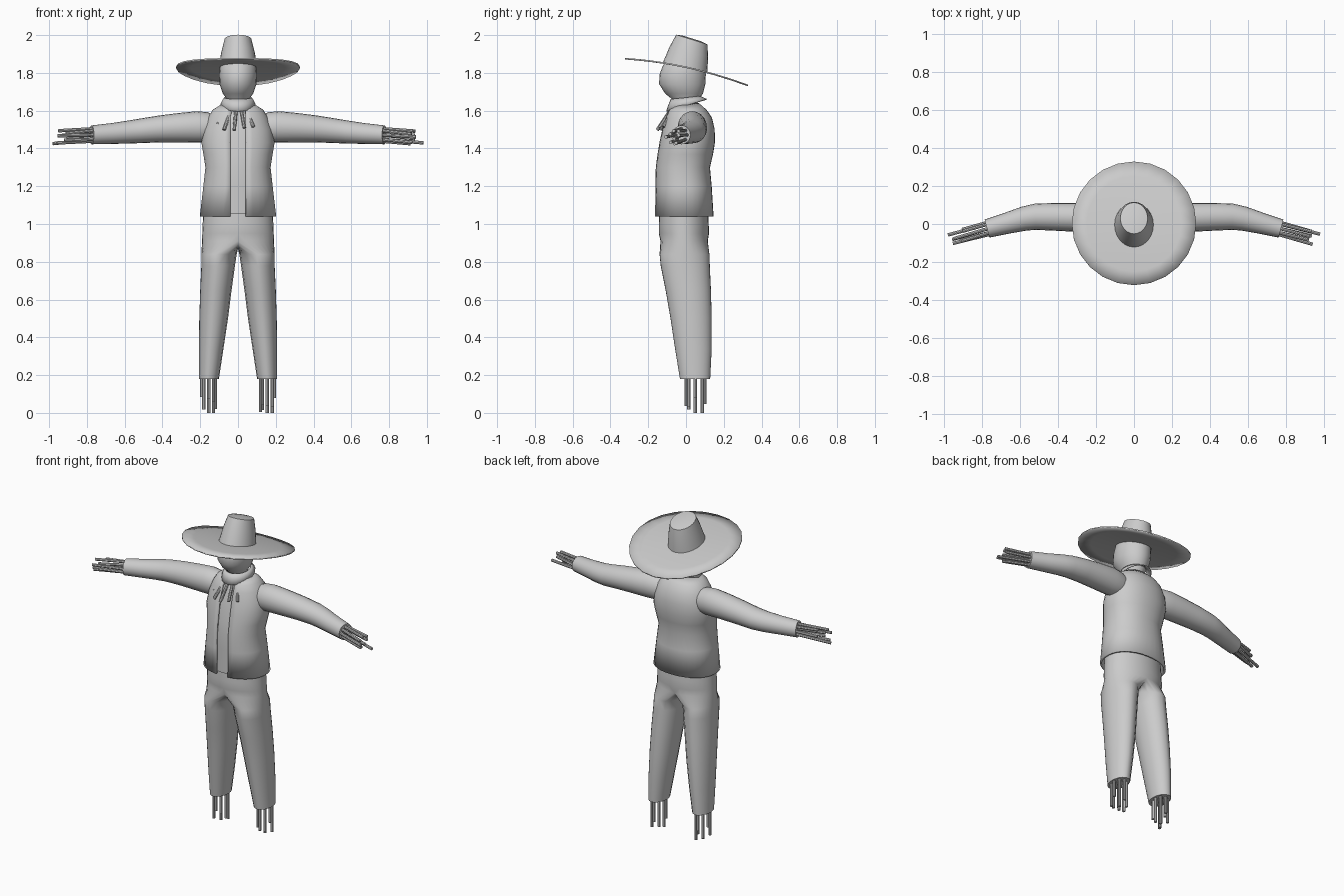
import bpy, bmesh, math, random
from mathutils import Vector, Matrix

if "Cube" in bpy.data.objects:
    bpy.data.objects.remove(bpy.data.objects["Cube"])

random.seed(4)


def finish(name, bm, angle=40):
    bmesh.ops.recalc_face_normals(bm, faces=bm.faces)
    me = bpy.data.meshes.new(name)
    bm.to_mesh(me)
    bm.free()
    ob = bpy.data.objects.new(name, me)
    bpy.context.collection.objects.link(ob)
    bpy.ops.object.select_all(action='DESELECT')
    ob.select_set(True)
    bpy.context.view_layer.objects.active = ob
    bpy.ops.object.shade_smooth_by_angle(angle=math.radians(angle))
    return ob


def loft(name, rings, closed=True, cap_start=False, cap_end=False, angle=40):
    bm = bmesh.new()
    vs = [[bm.verts.new(p) for p in r] for r in rings]
    n = len(vs[0])
    for a, b in zip(vs, vs[1:]):
        for i in range(n if closed else n - 1):
            j = (i + 1) % n
            bm.faces.new((a[i], a[j], b[j], b[i]))
    if cap_start:
        bm.faces.new(vs[0])
    if cap_end:
        bm.faces.new(vs[-1])
    return finish(name, bm, angle)


def ellipse(z, rx, cy, ry, n=24, cx=0, zf=None):
    out = []
    for i in range(n):
        t = math.tau * i / n
        x, y = cx + rx * math.cos(t), cy + ry * math.sin(t)
        out.append((x, y, zf(y) if zf else z))
    return out


def solidify(ob, t, offset=0):
    m = ob.modifiers.new("thickness", 'SOLIDIFY')
    m.thickness, m.offset = t, offset


def mirror(ob):
    m = ob.modifiers.new("mirror", 'MIRROR')
    m.merge_threshold = 0.001


def straws(name, segments, r=0.009):
    bm = bmesh.new()
    for a, b in segments:
        a, b = Vector(a), Vector(b)
        d = b - a
        mat = Matrix.Translation((a + b) / 2) @ d.to_track_quat('Z', 'Y').to_matrix().to_4x4()
        bmesh.ops.create_cone(bm, cap_ends=True, segments=8, radius1=r, radius2=r,
                              depth=d.length, matrix=mat)
    return finish(name, bm)


# Hat: drooping brim, tilted crown
def droop(y):
    return 1.83 - 0.217 * y - 0.24 * y * y


def crown_top(y):
    return 1.985 - 0.31 * y


hat = loft("hat", [
    ellipse(0, .328, .003, .325, zf=droop),
    ellipse(0, .25, 0, .25, zf=droop),
    ellipse(0, .17, 0, .175, zf=droop),
    ellipse(0, .1, -.005, .115, zf=droop),
    ellipse(0, .084, .015, .098, zf=lambda y: 1.915 - .27 * y),
    ellipse(0, .069, .03, .08, zf=lambda y: 1.983 - .31 * y),
    ellipse(0, .04, .03, .045, zf=lambda y: 1.988 - .31 * y)], cap_end=True)
solidify(hat, .008)

# Head and neck
loft("head", [ellipse(*s) for s in [
    (1.60, .05, 0, .05), (1.66, .058, -.003, .07), (1.69, .08, -.01, .1),
    (1.74, .097, -.02, .122), (1.79, .1, -.018, .123),
    (1.84, .095, -.01, .112), (1.88, .07, 0, .08)]], cap_start=True, cap_end=True)

# Neck scarf, low at the front
scarf = loft("scarf", [
    ellipse(0, .072, -.002, .076, zf=lambda y: 1.668 + .1 * y),
    ellipse(0, .082, 0, .09, zf=lambda y: 1.65 + .2 * y),
    ellipse(0, .092, .003, .105, zf=lambda y: 1.627 + .3 * y)])
solidify(scarf, .006)

# Jacket with open front, and shirt strip behind the opening
BODY = [(1.04, .197, -.01, .15), (1.2, .178, -.014, .144), (1.3, .167, -.018, .139),
        (1.37, .178, -.005, .142), (1.43, .188, .005, .142), (1.5, .178, .012, .134),
        (1.56, .155, .014, .118), (1.6, .13, .008, .097), (1.635, .075, .005, .06)]


def body_arc(z, rx, cy, ry, x0, x1, back, n):
    # arc across the front (x0..x1) or all the way round the back
    a = math.asin(min(x1 / rx, .9))
    t0, t1 = (a, math.tau - a) if back else (-a, a)
    pts = []
    for i in range(n):
        t = t0 + (t1 - t0) * i / (n - 1)
        s, c = math.sin(t), math.cos(t)
        k = 2 / 2.2
        pts.append((rx * math.copysign(abs(s) ** k, s),
                    cy - ry * math.copysign(abs(c) ** k, c), z))
    return pts


jacket = loft("jacket", [body_arc(*s, -.035, .035, True, 33) for s in BODY], closed=False)
solidify(jacket, .012)
loft("shirt_front", [body_arc(max(z, 1.052), rx - .01, cy, ry - .01, -.05, .05, False, 7)
                     for z, rx, cy, ry in BODY], closed=False)

# Sleeves
ARM = [(.11, .03, 1.505, .06, .065), (.16, .031, 1.512, .072, .08), (.22, .033, 1.514, .077, .083),
       (.31, .035, 1.51, .076, .078), (.42, .038, 1.503, .073, .071), (.52, .038, 1.493, .069, .065),
       (.58, .028, 1.487, .064, .061), (.67, .004, 1.479, .056, .055), (.775, -.024, 1.472, .049, .05)]
rings = []
for i, (x, y, z, rw, rh) in enumerate(ARM):
    a, b = ARM[max(i - 1, 0)], ARM[min(i + 1, len(ARM) - 1)]
    d = Vector((b[0] - a[0], b[1] - a[1], 0)).normalized()
    side = Vector((-d.y, d.x, 0))
    rings.append([Vector((x, y, z)) + side * rw * math.cos(math.tau * k / 20)
                  + Vector((0, 0, rh * math.sin(math.tau * k / 20))) for k in range(20)])
mirror(loft("sleeves", rings, cap_start=True, cap_end=True))

# Trousers: half hip arcs splitting into a leg, mirrored
H, K = 17, 7


def outer(z, cx, rx, cy, ry):
    return [(cx + rx * max(math.cos(t), 0), cy + ry * math.sin(t), z)
            for t in (math.pi * (i / (H - 1) - .5) for i in range(H))]


def inner(z, cx, rx, cy, ry):
    return [(cx + rx * math.cos(t), cy + ry * math.sin(t), z)
            for t in (math.pi * (.5 + (i + 1) / (K + 1)) for i in range(K))]


bm = bmesh.new()
hips = [outer(*s) for s in [(1.07, 0, .183, -.012, .128), (1.0, 0, .187, -.012, .132),
                            (.95, 0, .189, -.011, .133), (.91, 0, .191, -.01, .125)]]
prev = None
for r in hips:
    row = [bm.verts.new(p) for p in r]
    if prev:
        for i in range(H - 1):
            bm.faces.new((prev[i], prev[i + 1], row[i + 1], row[i]))
    prev = row
# crotch saddle on the mirror plane
for i in range(K):
    u = (i + 1) / (K + 1)
    prev.append(bm.verts.new((0, -.01 + .125 * math.cos(math.pi * u), .91 - .04 * math.sin(math.pi * u))))
for s in [(.84, .1, .093, -.008, .132), (.78, .105, .089, -.004, .13), (.65, .117, .083, .012, .12),
          (.5, .129, .076, .027, .109), (.34, .142, .065, .039, .097), (.18, .154, .053, .048, .08)]:
    row = [bm.verts.new(p) for p in outer(*s) + inner(*s)]
    for i in range(H + K):
        j = (i + 1) % (H + K)
        bm.faces.new((prev[i], prev[j], row[j], row[i]))
    prev = row
bm.faces.new(prev)
mirror(finish("trousers", bm, 60))

# Straw at the cuffs, hands and neck
feet, hands = [], []
for sx in (-1, 1):
    for k in range(9):
        t = math.tau * k / 8
        q = 0 if k == 8 else 1
        x, y = sx * .155 + q * .036 * math.cos(t), .05 + q * .05 * math.sin(t)
        low = 0 if k in (1, 8) else random.uniform(0, .09)
        feet.append(((x, y, .2), (x, y, low)))
        oy, oz = q * .033 * math.cos(t), q * .033 * math.sin(t)
        ln = .215 if k == 7 else random.uniform(.13, .2)
        start = Vector((sx * .755, -.02 + oy, 1.472 + oz))
        d = Vector((sx * .96, -.26 + random.uniform(-.04, .04), -.06 + random.uniform(-.06, .06)))
        hands.append((start, start + d * (ln + .02)))
straws("foot_straw", feet)
straws("hand_straw", hands)
neck = []
for deg in (-75, -52, -30, -8, 14, 36, 58, 80):
    t = math.radians(deg)
    s, c = math.sin(t), math.cos(t)
    ln = random.uniform(.8, 1.1)
    a = Vector((.075 * s, -.085 * c, 1.625 - .025 * c))
    neck.append((a, a + Vector((.07 * s, -.07 * c, -.075 - .03 * c)) * ln))
straws("neck_straw", neck)
